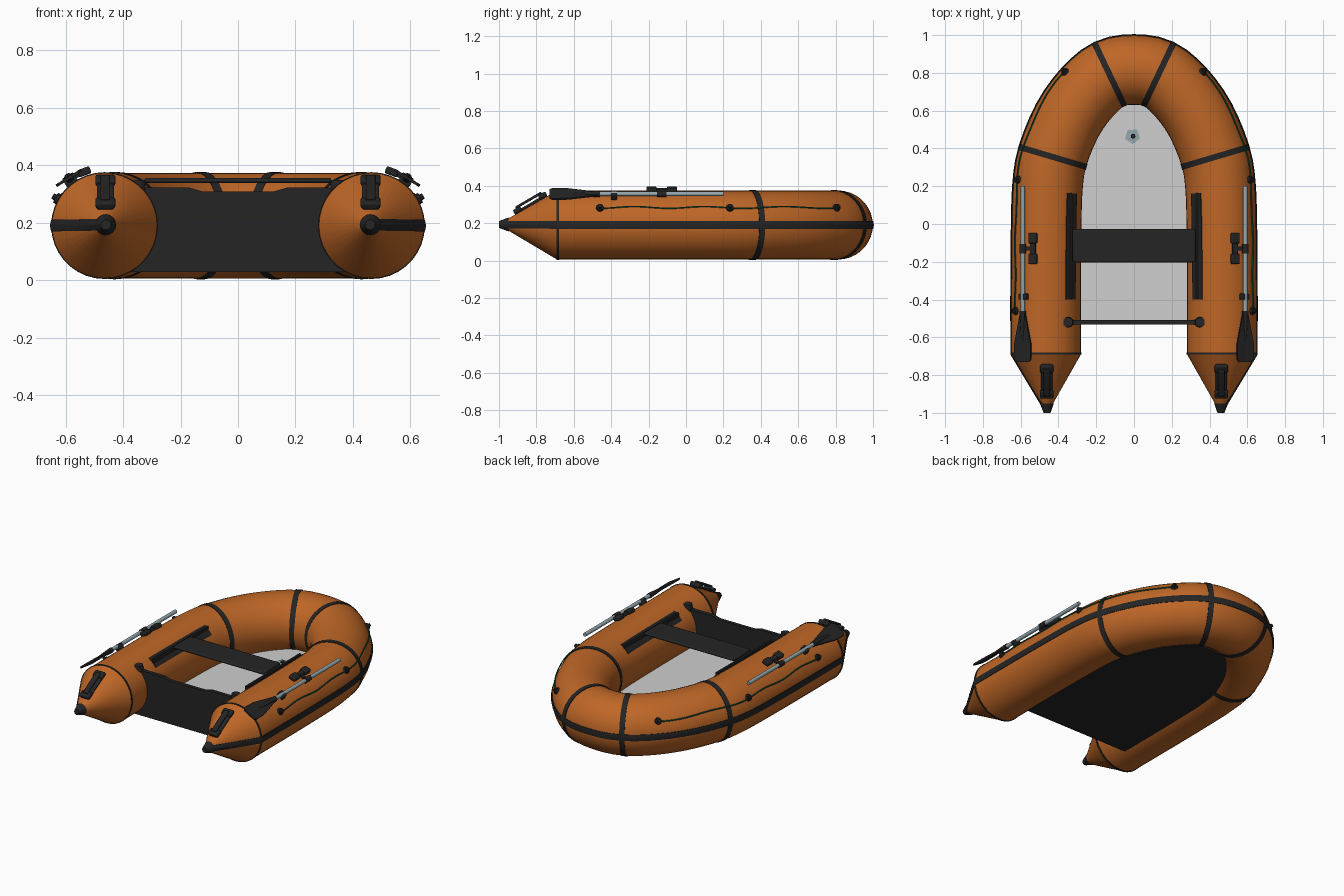
import bpy, bmesh, math
from mathutils import Vector, Matrix

if "Cube" in bpy.data.objects:
    bpy.data.objects.remove(bpy.data.objects["Cube"])


def mat(name, r, g, b):
    m = bpy.data.materials.new(name)
    m.diffuse_color = (r, g, b, 1)
    m.use_nodes = True
    m.node_tree.nodes["Principled BSDF"].inputs["Base Color"].default_value = m.diffuse_color
    return m


ORANGE = mat("orange_fabric", 0.52, 0.135, 0.02)
BLACK = mat("black_rubber", 0.018, 0.018, 0.018)
GREY = mat("light_grey_floor", 0.62, 0.62, 0.62)
STEEL = mat("blue_grey_metal", 0.3, 0.39, 0.42)
GREEN = mat("green_rope", 0.005, 0.1, 0.05)
R, ZC, Z = 0.184, 0.19, Vector((0, 0, 1))


def make(name, verts, faces, mats, mirror=False, bevel=0, smooth=True):
    me = bpy.data.meshes.new(name)
    me.from_pydata([tuple(v) for v in verts], [], faces)
    bm = bmesh.new()
    bm.from_mesh(me)
    bmesh.ops.recalc_face_normals(bm, faces=bm.faces)
    bm.to_mesh(me)
    bm.free()
    for m in mats:
        me.materials.append(m)
    if smooth:
        me.shade_smooth()
        me.set_sharp_from_angle(angle=math.radians(26))
    ob = bpy.data.objects.new(name, me)
    bpy.context.collection.objects.link(ob)
    if bevel:
        b = ob.modifiers.new("bevel", 'BEVEL')
        b.width, b.segments = bevel, 2
    if mirror:
        ob.modifiers.new("mirror", 'MIRROR')
    return ob


def loft(name, rings, m, **kw):
    """Skin closed rings of equal length and cap both ends."""
    n = len(rings[0])
    faces = [(i * n + j, i * n + (j + 1) % n, (i + 1) * n + (j + 1) % n, (i + 1) * n + j)
             for i in range(len(rings) - 1) for j in range(n)]
    faces += [tuple(range(n)), tuple(range((len(rings) - 1) * n, len(rings) * n))]
    return make(name, [v for r in rings for v in r], faces, m if isinstance(m, list) else [m], **kw)


def plate(name, outline, t, M, m, **kw):
    """Extrude a 2D outline by t (centred) and place it with matrix M."""
    return loft(name, [[M @ Vector((x, y, h)) for x, y in outline] for h in (-t / 2, t / 2)], m, **kw)


def box(name, M, loc, size, m, **kw):
    x, y = size[0] / 2, size[1] / 2
    return plate(name, [(-x, -y), (x, -y), (x, y), (-x, y)], size[2],
                 M @ Matrix.Translation(loc), m, **kw)


def rod(name, a, b, r1, r2, m, n=12, **kw):
    a, b = Vector(a), Vector(b)
    q = (b - a).to_track_quat('Z', 'Y')
    circ = [Vector((math.cos(k * math.tau / n), math.sin(k * math.tau / n), 0)) for k in range(n)]
    return loft(name, [[a + q @ (c * r1) for c in circ], [b + q @ (c * r2) for c in circ]], m, **kw)


# Centreline of the right half of the hull tube, stern to bow
P = [(.465, -.69), (.465, -.3), (.462, 0), (.455, .2), (.43, .355), (.35, .55),
     (.245, .697), (.13, .792), (0, .815)]
V = [Vector((x, y, ZC)) for x, y in P]
V = [2 * V[0] - V[1]] + V + [Vector((-.13, .792, ZC))]
C = []
for i in range(1, len(V) - 2):
    a, b, c, d = V[i - 1:i + 3]
    for k in range(3):
        t = k / 3
        C.append(.5 * (2 * b + (c - a) * t + (2 * a - 5 * b + 4 * c - d) * t * t
                       + (3 * b - a - 3 * c + d) * t ** 3))
C.append(V[-2])


def normal(i):
    t = C[min(i + 1, len(C) - 1)] - C[max(i - 1, 0)]
    return Vector((t.y, -t.x, 0)).normalized()


N = [normal(i) for i in range(len(C))]
N[0], N[-1] = Vector((1, 0, 0)), Vector((0, 1, 0))


def at(y):
    """Station (centre, outward normal, radius) where the centreline reaches y."""
    i = max(k for k in range(len(C) - 1) if k == 0 or C[k].y <= y)
    f = (y - C[i].y) / (C[i + 1].y - C[i].y)
    return C[i].lerp(C[i + 1], f), N[i].lerp(N[i + 1], f).normalized(), R


def surf(st, a, dr=0):
    c, n, r = st
    return c + (n * math.cos(a) + Z * math.sin(a)) * (r + dr)


def span(y0, y1, n):
    return [at(y0 + (y1 - y0) * i / n) for i in range(n + 1)]


def both(half):
    flip = lambda v: Vector((-v.x, v.y, v.z))
    return half + [(flip(c), flip(n), r) for c, n, r in half[-2::-1]]


def cone(y):
    f = (y + .985) / .295
    return Vector((.46 + .005 * f, y, ZC + .003 * (1 - f))), Vector((1, 0, 0)), .012 + (R - .012) * f


def band(name, stations, section, m, a0=0, wave=0, **kw):
    """Sweep an (arc, height) section along the tube surface at angle a0."""
    return loft(name, [[surf(s, a0 + wave * math.sin(17 * s[0].y) + arc / s[2], dr)
                        for arc, dr in section] for s in stations], m, **kw)


CIRCLE = [k * math.tau / 36 for k in range(36)]
hull = [(c, n, R) for c, n in zip(C, N)]

# Inflatable hull with tapered stern cones
loft("hull_tube", [[surf(s, a) for a in CIRCLE] for s in both([cone(-.985)] + hull)], ORANGE)
# Rubbing strake round the outside
band("rubbing_strake", both([cone(-.96), cone(-.83)] + hull),
     [(-.02, -.008), (-.02, .003), (0, .006), (.02, .003), (.02, -.008)], BLACK)
# Wrap-around seam bands
for name, y, w, dr in (("side_band", .355, .032, .003), ("bow_band", .792, .032, .003),
                       ("stern_seam", -.686, .012, .002)):
    c, n, r = at(y)
    t = Vector((-n.y, n.x, 0)) * w / 2
    loft(name, [[surf((p, n, r), a, dr) for a in CIRCLE] for p in (c - t, c + t)], BLACK, mirror=True)
# Cone tip caps
rod("cone_cap", (.461, -.95, ZC + .003), (.46, -1.0, ZC + .003), .037, .018, BLACK, 16, mirror=True)

# Floor: grey above, black below
edge = [s[0] - s[1] * .09 for s in span(-.53, .79, 24)]
edge += [Vector((-p.x, p.y, 0)) for p in reversed(edge)]
floor = plate("floor", [(p.x, p.y) for p in edge], .045, Matrix.Translation((0, 0, .05)),
              [BLACK, GREY], smooth=False)
for p in floor.data.polygons:
    p.material_index = 1 if p.normal.z > .5 else 0
# Drain valve on the floor
T = Matrix.Translation((-.008, .465, .074))
plate("floor_valve", [(.042 * math.sin(k * math.tau / 5 + .6), .042 * math.cos(k * math.tau / 5 + .6))
                      for k in range(5)], .008, T, STEEL)
rod("floor_valve_plug", (-.005, .465, .074), (-.005, .465, .086), .013, .011, BLACK, 8)

# Transom board and its holders
half = [(.345, .03), (.345, .322), (.17, .322), (.125, .309)]
plate("transom", half + [(-x, z) for x, z in reversed(half)], .024,
      Matrix.Translation((0, -.52, 0)) @ Matrix.Rotation(math.pi / 2, 4, 'X'), BLACK)
rod("transom_holder", (.35, -.52, .31), (.35, -.52, .349), .03, .026, BLACK, mirror=True)

# Seat board on its rails
I = Matrix.Identity(4)
box("seat", I, (0, -.115, .347), (.65, .175, .018), BLACK, bevel=.007)
band("seat_rail_patch", span(-.4, .17, 6), [(-.036, -.006), (-.036, .004), (0, .005), (.036, .004),
     (.036, -.006)], BLACK, a0=2.36, mirror=True)
box("seat_rail", I, (.333, -.115, .325), (.012, .56, .036), BLACK, mirror=True)

# Oars lying on the tubes
X, OZ = .589, .356
rod("oar_shaft", (X, -.5, OZ), (X, .2, OZ), .012, .012, STEEL, mirror=True)
tilt = Matrix.Translation((X, 0, OZ)) @ Matrix.Rotation(math.radians(32), 4, 'Y')
plate("oar_blade", [(-.015, -.47), (.015, -.47), (.05, -.63), (.052, -.715), (.04, -.73),
                    (-.04, -.73), (-.052, -.715), (-.05, -.63)], .01, tilt, BLACK, mirror=True)
rod("oar_blade_neck", (X, -.46, OZ), (X, -.62, OZ), .017, .007, BLACK, mirror=True)
rod("oar_sleeve", (X, -.155, OZ), (X, -.105, OZ), .017, .017, BLACK, mirror=True)
box("oar_clip", tilt, (0, -.385, -.008), (.045, .032, .036), BLACK, bevel=.005, mirror=True)
# Oarlocks
lock = Matrix.Translation((.533, -.13, .37)) @ Matrix.Rotation(math.radians(21), 4, 'Y')
box("oarlock_bar", lock, (0, 0, .006), (.03, .12, .018), BLACK, bevel=.004, mirror=True)
for k, y in enumerate((-.055, .055)):
    box(f"oarlock_pad_{k}", lock, (0, y, .008), (.046, .055, .026), BLACK, bevel=.006, mirror=True)
box("oarlock_arm", lock, (.032, 0, .003), (.06, .022, .012), BLACK, mirror=True)

# Grab rope and its holders
A = .52
rope = [(.004 * math.cos(k * math.tau / 6), .006 + .004 * math.sin(k * math.tau / 6)) for k in range(6)]
band("grab_rope", span(-.46, .7, 48), rope, GREEN, a0=A, wave=.03, mirror=True)
for k, y in enumerate((-.46, .22, .697)):
    s = at(y)
    rod(f"rope_holder_{k}", surf(s, A, -.01), surf(s, A, .012), .024, .019, BLACK, 10, mirror=True)
    rod(f"rope_eye_{k}", surf(s, A, .01), surf(s, A, .024), .012, .01, BLACK, 8, mirror=True)

# Carry handles on the stern cones
H = Matrix.Translation((.462, -.828, .298)) @ Matrix.Rotation(math.radians(30.4), 4, 'X')
box("handle_base", H, (0, 0, .004), (.06, .2, .014), BLACK, bevel=.005, mirror=True)
for k, y in enumerate((-.078, .078)):
    box(f"handle_foot_{k}", H, (0, y, .012), (.07, .045, .026), BLACK, bevel=.008, mirror=True)
box("handle_grip", H, (0, 0, .028), (.034, .16, .014), BLACK, bevel=.005, mirror=True)
